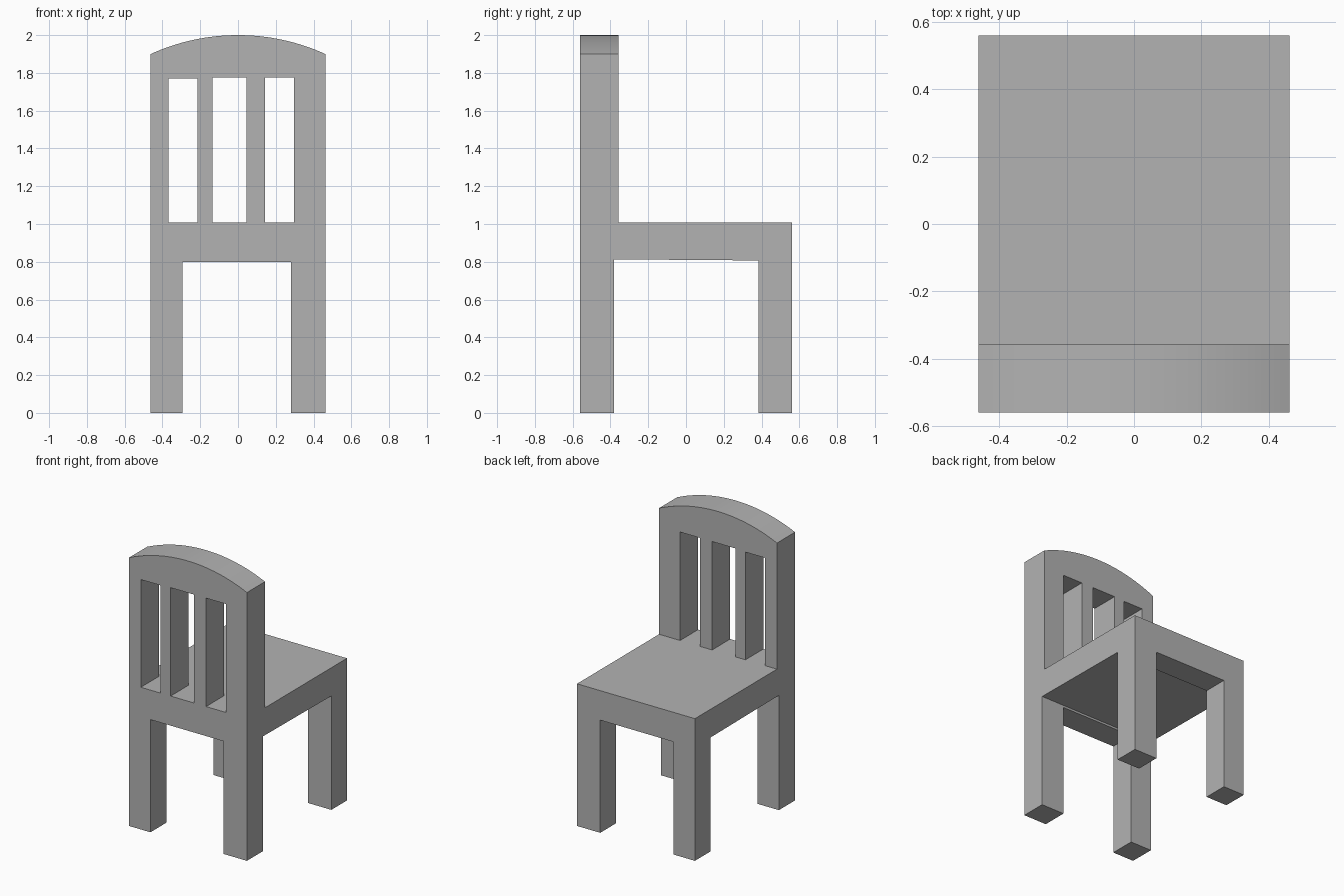
import bpy
import bmesh
from math import asin, sin, cos, radians
from mathutils import Vector

default = bpy.data.objects.get("Cube")
if default:
    bpy.data.objects.remove(default, do_unlink=True)

HALF_W, HALF_D = 0.462, 0.56
SEAT_TOP, SHOULDER, TOP = 1.007, 1.9, 2.0

grey = bpy.data.materials.new("plain grey")
grey.use_nodes = True
grey.diffuse_color = (0.45, 0.45, 0.45, 1)
grey.node_tree.nodes["Principled BSDF"].inputs["Base Color"].default_value = grey.diffuse_color


def prism(name, profile, axis, start, end):
    """Extrude a (horizontal, z) outline along the x or y axis."""
    bm = bmesh.new()
    place = (lambda h, z: (start, h, z)) if axis == "x" else (lambda h, z: (h, start, z))
    face = bm.faces.new([bm.verts.new(place(h, z)) for h, z in profile])
    step = Vector((end - start, 0, 0)) if axis == "x" else Vector((0, end - start, 0))
    grown = bmesh.ops.extrude_face_region(bm, geom=[face])["geom"]
    bmesh.ops.translate(bm, vec=step, verts=[v for v in grown if isinstance(v, bmesh.types.BMVert)])
    bmesh.ops.recalc_face_normals(bm, faces=bm.faces)
    mesh = bpy.data.meshes.new(name)
    bm.to_mesh(mesh)
    bm.free()
    mesh.materials.append(grey)
    obj = bpy.data.objects.new(name, mesh)
    bpy.context.collection.objects.link(obj)
    return obj


def carve(target, tool, operation):
    """Apply a boolean, then discard the tool."""
    mod = target.modifiers.new("carve", "BOOLEAN")
    mod.operation, mod.object, mod.solver = operation, tool, "EXACT"
    bpy.context.view_layer.objects.active = target
    bpy.ops.object.modifier_apply(modifier=mod.name)
    bpy.data.objects.remove(tool, do_unlink=True)


# Side outline: tall back, seat and legs
side = [(-HALF_D, 0), (-0.38, 0), (-0.38, 0.813), (0.385, 0.807), (0.385, 0),
        (HALF_D, 0), (HALF_D, SEAT_TOP), (-0.358, SEAT_TOP), (-0.358, 2.1), (-HALF_D, 2.1)]
chair = prism("chair_frame", side, "x", -HALF_W, HALF_W)

# Front outline: leg opening below, arched crest above
rise = TOP - SHOULDER
radius = (HALF_W ** 2 + rise ** 2) / (2 * rise)
sweep = asin(HALF_W / radius)
steps = 32
angles = [sweep * (1 - 2 * i / steps) for i in range(steps + 1)]
arch = [(radius * sin(a), TOP - radius + radius * cos(a)) for a in angles]
front = [(-HALF_W, -0.1), (-0.294, -0.1), (-0.294, 0.798), (0.28, 0.798),
         (0.28, -0.1), (HALF_W, -0.1)] + arch
# Widen past the side faces so only the arch and leg opening cut
front = [(x * 1.0005, z) for x, z in front]
carve(chair, prism("front_outline", front, "y", -0.7, 0.7), "INTERSECT")

# Three openings between the back slats, level with the seat
for left, right, top in [(-0.369, -0.215, 1.77), (-0.136, 0.046, 1.775), (0.142, 0.297, 1.775)]:
    slot = [(left, SEAT_TOP), (right, SEAT_TOP), (right, top), (left, top)]
    carve(chair, prism("slot", slot, "y", -0.7, -0.2), "DIFFERENCE")

# Smooth arch, crisp corners
bpy.ops.object.select_all(action="DESELECT")
chair.select_set(True)
bpy.context.view_layer.objects.active = chair
bpy.ops.object.shade_smooth_by_angle(angle=radians(20))
